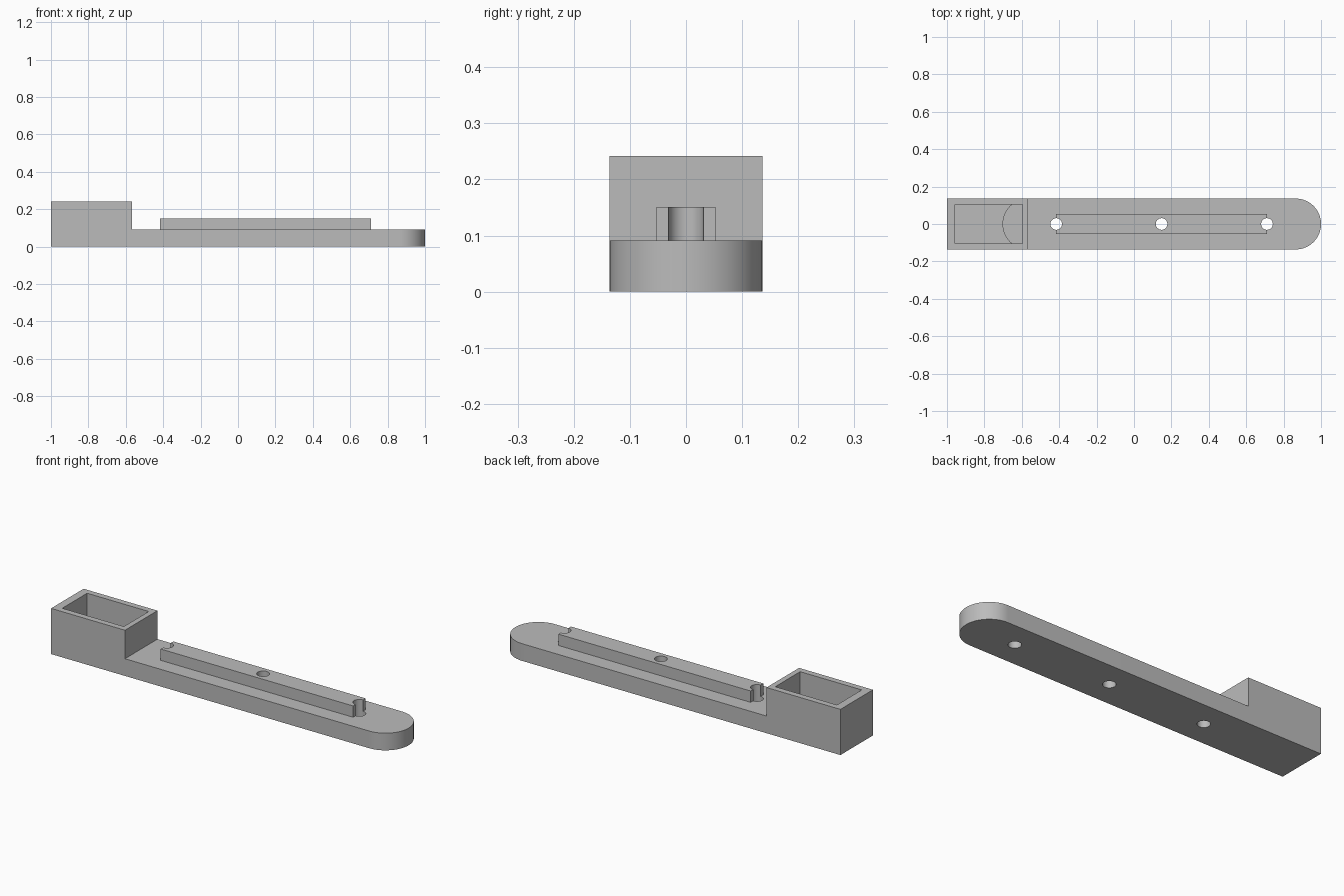
import bpy
import math

cube = bpy.data.objects.get("Cube")
if cube:
    bpy.data.objects.remove(cube, do_unlink=True)

HALF_W = 0.136        # half width of the arm
BOX_END = -0.567      # inner face of the socket box
BAR_TOP = 0.091
RAIL = (-0.416, 0.711)

grey = bpy.data.materials.new("plain grey")
grey.use_nodes = True
colour = (0.5, 0.5, 0.5, 1)
grey.diffuse_color = colour
grey.node_tree.nodes["Principled BSDF"].inputs["Base Color"].default_value = colour


def prism(name, outline, z0, z1):
    """Extrude a counter-clockwise outline from z0 to z1."""
    n = len(outline)
    verts = [(x, y, z) for z in (z0, z1) for x, y in outline]
    faces = [list(range(n))[::-1], list(range(n, 2 * n))]
    faces += [(i, (i + 1) % n, (i + 1) % n + n, i + n) for i in range(n)]
    mesh = bpy.data.meshes.new(name)
    mesh.from_pydata(verts, [], faces)
    mesh.materials.append(grey)
    obj = bpy.data.objects.new(name, mesh)
    bpy.context.collection.objects.link(obj)
    return obj


def rectangle(x0, x1, half):
    return [(x0, -half), (x1, -half), (x1, half), (x0, half)]


def arc(cx, r, start, sweep, steps):
    return [(cx + r * math.cos(start + sweep * i / steps),
             r * math.sin(start + sweep * i / steps)) for i in range(steps + 1)]


def combine(target, other, operation):
    mod = target.modifiers.new(operation.lower(), 'BOOLEAN')
    mod.operation = operation
    mod.solver = 'EXACT'
    mod.object = other
    bpy.context.view_layer.objects.active = target
    bpy.ops.object.modifier_apply(modifier=mod.name)
    bpy.data.objects.remove(other, do_unlink=True)


# Square socket box with an open pocket
arm = prism("mounting_arm", rectangle(-1, BOX_END, HALF_W), 0, 0.242)
combine(arm, prism("pocket", rectangle(-0.957, -0.596, 0.104), 0.03, 0.3), 'DIFFERENCE')

# Flat bar, rounded at both ends; one end reaches into the pocket
bar_outline = (arc(1 - HALF_W, HALF_W, -math.pi / 2, math.pi, 40)
               + arc(BOX_END, HALF_W, math.pi / 2, math.pi, 40))
combine(arm, prism("bar", bar_outline, 0, BAR_TOP), 'UNION')

# Raised rail along the bar
combine(arm, prism("rail", rectangle(*RAIL, 0.0525), BAR_TOP - 0.02, 0.151), 'UNION')

# Screw holes at both rail ends and its middle
for x in (RAIL[0], sum(RAIL) / 2, RAIL[1]):
    hole = prism("hole", arc(x, 0.031, 0, math.tau, 48)[:-1], -0.1, 0.3)
    combine(arm, hole, 'DIFFERENCE')

bpy.ops.object.select_all(action='DESELECT')
arm.select_set(True)
bpy.context.view_layer.objects.active = arm
bpy.ops.object.shade_smooth_by_angle(angle=math.radians(30))
